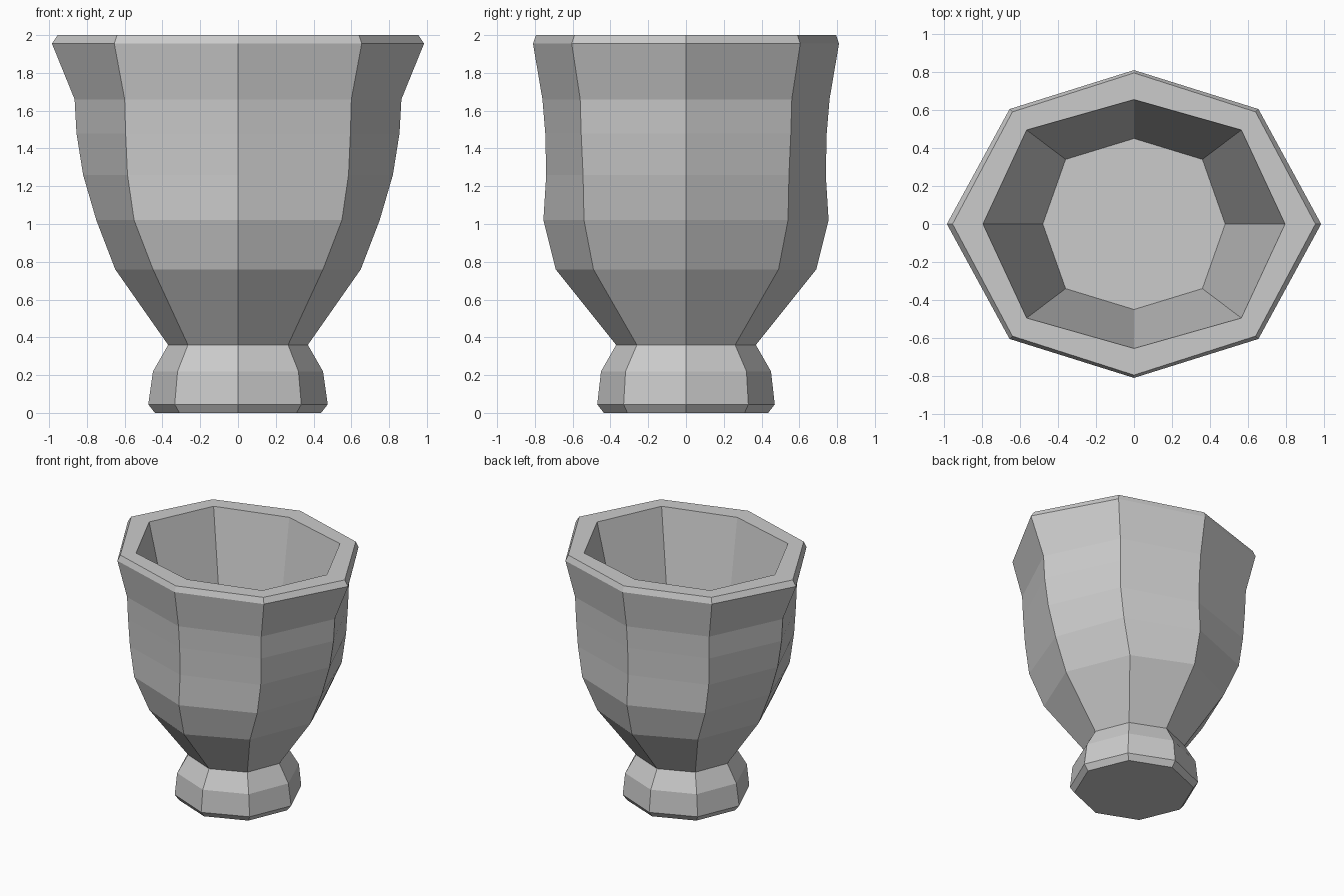
import bpy, bmesh

# Eight-sided rings: z, side radius x, corner x, side radius y, corner y
RINGS = [
    # foot
    (0.00, 0.44, 0.31, 0.435, 0.31),
    (0.045, 0.475, 0.335, 0.47, 0.33),
    (0.22, 0.45, 0.32, 0.45, 0.32),
    # waist
    (0.36, 0.37, 0.265, 0.37, 0.26),
    # bowl, outside
    (0.76, 0.65, 0.45, 0.69, 0.49),
    (1.02, 0.75, 0.55, 0.755, 0.54),
    (1.26, 0.82, 0.585, 0.74, 0.545),
    (1.48, 0.855, 0.595, 0.745, 0.555),
    (1.66, 0.865, 0.60, 0.76, 0.56),
    # rim
    (1.955, 0.985, 0.655, 0.81, 0.605),
    (2.00, 0.955, 0.64, 0.795, 0.59),
    (2.00, 0.795, 0.565, 0.655, 0.495),
    # bowl floor
    (0.69, 0.48, 0.36, 0.45, 0.34),
]


def add_ring(bm, z, rx, cx, ry, cy):
    points = [(rx, 0), (cx, cy), (0, ry), (-cx, cy),
              (-rx, 0), (-cx, -cy), (0, -ry), (cx, -cy)]
    return [bm.verts.new((x, y, z)) for x, y in points]


# Goblet: rings skinned from the foot, over the rim and down to the floor
bm = bmesh.new()
rings = [add_ring(bm, *r) for r in RINGS]
for low, high in zip(rings, rings[1:]):
    for i in range(8):
        j = (i + 1) % 8
        bm.faces.new((low[i], low[j], high[j], high[i]))
bm.faces.new(rings[0][::-1])
bm.faces.new(rings[-1])
bmesh.ops.recalc_face_normals(bm, faces=bm.faces)

mesh = bpy.data.meshes.new("goblet")
bm.to_mesh(mesh)
bm.free()
bpy.context.collection.objects.link(bpy.data.objects.new("goblet", mesh))
